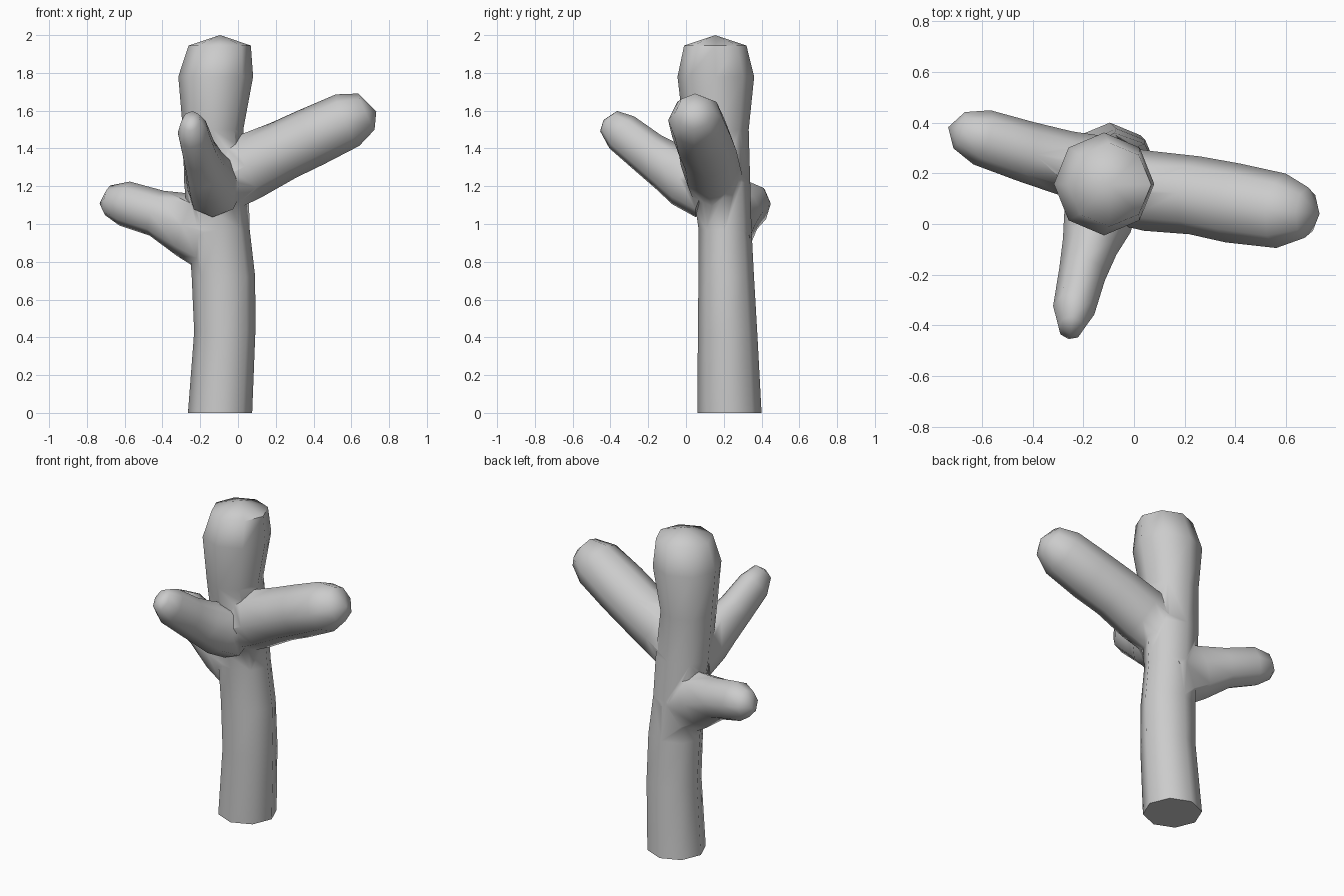
import bpy, bmesh, math
from mathutils import Vector

if "Cube" in bpy.data.objects:
    bpy.data.objects.remove(bpy.data.objects["Cube"])

SIDES = 8


def limb(name, rings, tip, up):
    """Tube through rings (centre, side radius, other radius), closed by a tip point or a flat end."""
    bm = bmesh.new()
    pts = [Vector(r[0]) for r in rings]
    loops = []
    for i, (c, ra, rb) in enumerate(rings):
        d = (pts[min(i + 1, len(pts) - 1)] - pts[max(i - 1, 0)]).normalized()
        if name == "trunk":
            d = Vector((0, 0, 1))
        a = Vector(up).cross(d).normalized()
        b = d.cross(a).normalized()
        loops.append([bm.verts.new(pts[i]
                      + a * ra * math.cos(2 * math.pi * k / SIDES)
                      + b * rb * math.sin(2 * math.pi * k / SIDES))
                      for k in range(SIDES)])
    for l0, l1 in zip(loops, loops[1:]):
        for k in range(SIDES):
            n = (k + 1) % SIDES
            bm.faces.new((l0[k], l0[n], l1[n], l1[k]))
    bm.faces.new(loops[0][::-1])
    apex = bm.verts.new(tip)
    for k in range(SIDES):
        bm.faces.new((loops[-1][k], loops[-1][(k + 1) % SIDES], apex))
    bmesh.ops.recalc_face_normals(bm, faces=bm.faces)
    mesh = bpy.data.meshes.new(name)
    bm.to_mesh(mesh)
    bm.free()
    ob = bpy.data.objects.new(name, mesh)
    bpy.context.collection.objects.link(ob)
    return ob


# Trunk, slightly bent, swelling at the blunt top
trunk = limb("trunk", [
    ((-0.095, 0.23, 0.0), 0.17, 0.17),
    ((-0.07, 0.22, 0.43), 0.162, 0.157),
    ((-0.077, 0.213, 0.72), 0.168, 0.147),
    ((-0.10, 0.207, 0.97), 0.162, 0.14),
    ((-0.115, 0.185, 1.22), 0.17, 0.155),
    ((-0.132, 0.16, 1.50), 0.16, 0.172),
    ((-0.118, 0.158, 1.78), 0.198, 0.203),
    ((-0.097, 0.155, 1.945), 0.165, 0.165),
], (-0.095, 0.155, 2.0), (0, -1, 0))

# Branches, flared where they leave the trunk
right_branch = limb("right_branch", [
    ((-0.10, 0.16, 1.22), 0.15, 0.17),
    ((0.06, 0.13, 1.305), 0.158, 0.175),
    ((0.24, 0.113, 1.39), 0.155, 0.16),
    ((0.39, 0.083, 1.46), 0.158, 0.158),
    ((0.58, 0.052, 1.55), 0.148, 0.15),
    ((0.68, 0.045, 1.595), 0.10, 0.105),
], (0.732, 0.04, 1.595), (0, 0, 1))

left_branch = limb("left_branch", [
    ((-0.08, 0.21, 0.93), 0.13, 0.22),
    ((-0.27, 0.24, 0.995), 0.128, 0.172),
    ((-0.43, 0.287, 1.057), 0.12, 0.125),
    ((-0.60, 0.342, 1.108), 0.112, 0.12),
    ((-0.69, 0.37, 1.125), 0.075, 0.08),
], (-0.733, 0.382, 1.11), (0, 0, 1))

front_branch = limb("front_branch", [
    ((-0.12, 0.12, 1.18), 0.15, 0.16),
    ((-0.145, 0.0, 1.24), 0.135, 0.155),
    ((-0.175, -0.09, 1.30), 0.11, 0.135),
    ((-0.205, -0.20, 1.375), 0.093, 0.118),
    ((-0.238, -0.34, 1.485), 0.083, 0.108),
    ((-0.25, -0.41, 1.545), 0.05, 0.07),
], (-0.25, -0.437, 1.55), (0, 0, 1))

# Fuse the branches into the trunk
bpy.context.view_layer.objects.active = trunk
trunk.select_set(True)
for b in (right_branch, left_branch, front_branch):
    m = trunk.modifiers.new("join", 'BOOLEAN')
    m.operation = 'UNION'
    m.solver = 'EXACT'
    m.object = b
    bpy.ops.object.modifier_apply(modifier=m.name)
    bpy.data.objects.remove(b, do_unlink=True)
trunk.name = "branching_trunk"
bpy.ops.object.shade_smooth_by_angle(angle=math.radians(65))
